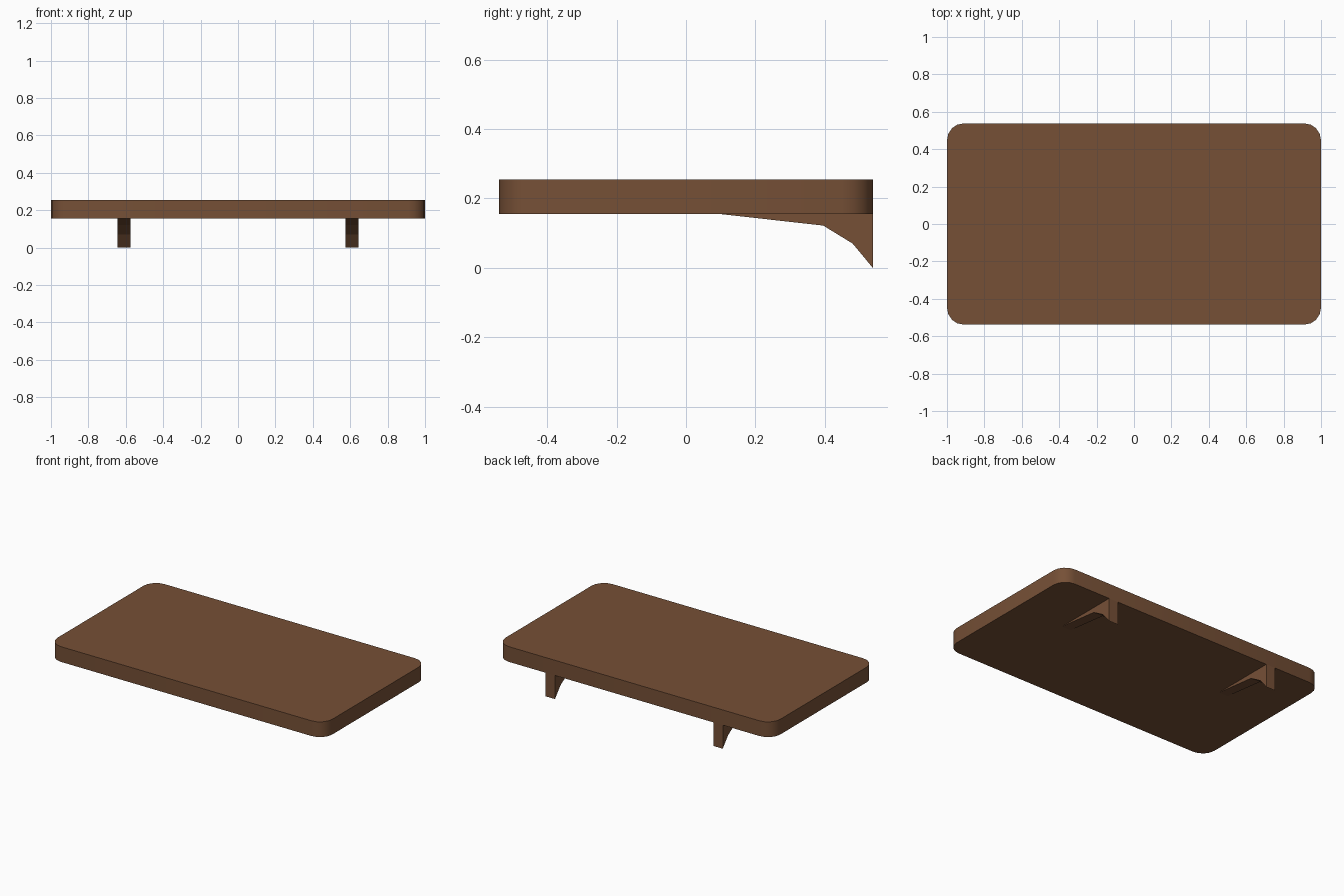
import bpy, bmesh, math
from mathutils import Vector

if "Cube" in bpy.data.objects:
    bpy.data.objects.remove(bpy.data.objects["Cube"])

wood = bpy.data.materials.new("brown wood")
wood.diffuse_color = (0.18, 0.08, 0.037, 1)
wood.use_nodes = True
wood.node_tree.nodes["Principled BSDF"].inputs["Base Color"].default_value = wood.diffuse_color


def extrude(name, points, direction, smooth=False):
    """Extrude a closed outline along a direction into a solid part."""
    bm = bmesh.new()
    face = bm.faces.new([bm.verts.new(p) for p in points])
    result = bmesh.ops.extrude_face_region(bm, geom=[face], use_keep_orig=True)
    top = [v for v in result["geom"] if isinstance(v, bmesh.types.BMVert)]
    bmesh.ops.translate(bm, verts=top, vec=Vector(direction))
    bmesh.ops.recalc_face_normals(bm, faces=bm.faces)
    mesh = bpy.data.meshes.new(name)
    bm.to_mesh(mesh)
    bm.free()
    mesh.materials.append(wood)
    obj = bpy.data.objects.new(name, mesh)
    bpy.context.collection.objects.link(obj)
    if smooth:
        bpy.ops.object.select_all(action='DESELECT')
        obj.select_set(True)
        bpy.context.view_layer.objects.active = obj
        bpy.ops.object.shade_smooth_by_angle(angle=math.radians(35))
    return obj


HX, HY, Z0, Z1 = 1.0, 0.538, 0.155, 0.255

# Shelf board with rounded corners
R, SEG = 0.09, 4
outline = []
for q, (sx, sy) in enumerate([(1, 1), (-1, 1), (-1, -1), (1, -1)]):
    for i in range(SEG + 1):
        a = math.pi / 2 * (q + i / SEG)
        outline.append((sx * (HX - R) + R * math.cos(a),
                        sy * (HY - R) + R * math.sin(a), Z0))
extrude("shelf_board", outline, (0, 0, Z1 - Z0), smooth=True)

# Two curved support brackets under the back edge
profile = [(0.10, Z0), (0.395, 0.122), (0.48, 0.07), (HY, 0.0), (HY, Z0)]
W = 0.068
for side, x in (("left", -0.61), ("right", 0.61)):
    extrude(side + "_bracket", [(x - W / 2, y, z) for y, z in profile], (W, 0, 0))
